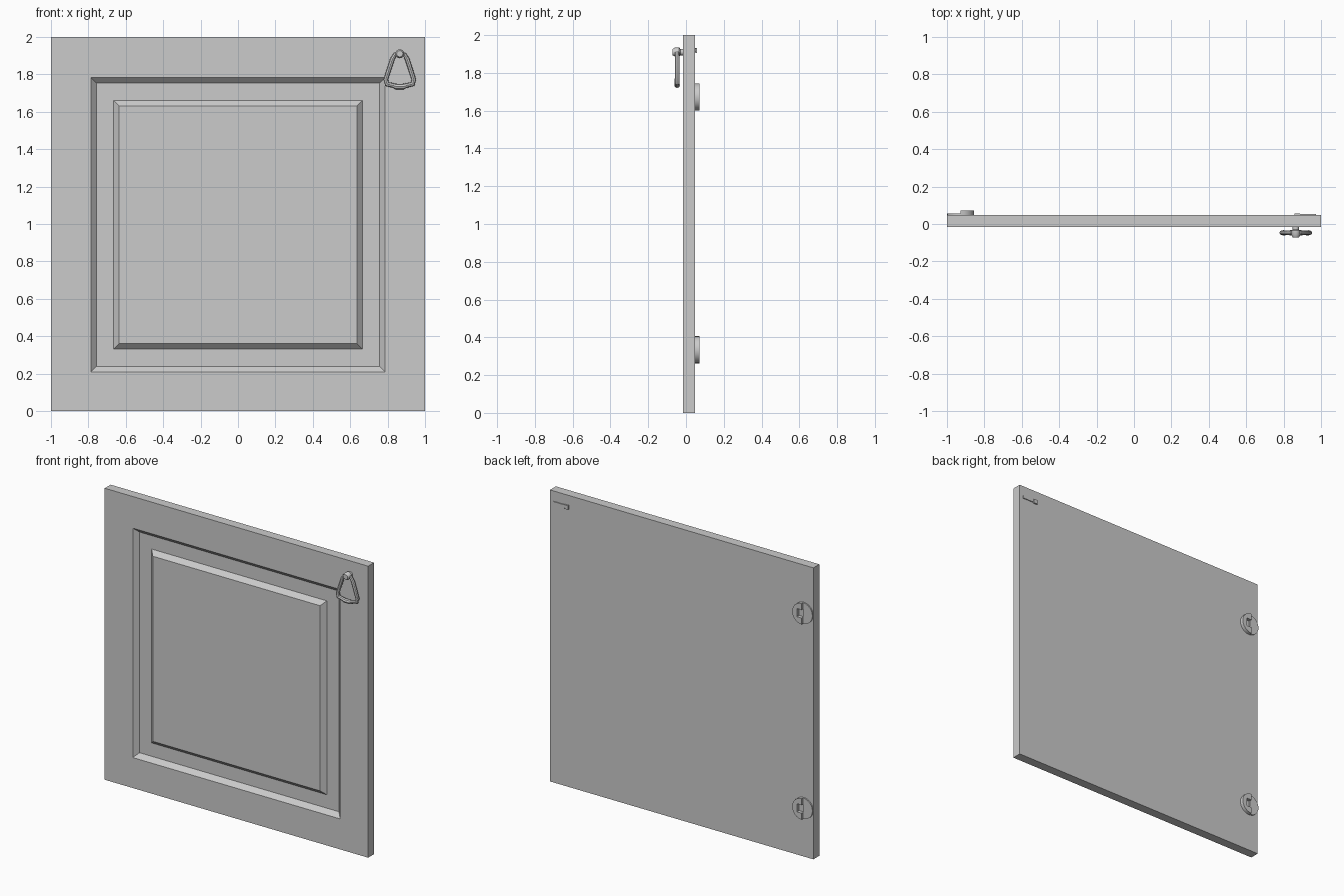
import bpy, bmesh
from math import sin, cos, pi

cube = bpy.data.objects.get("Cube")
if cube:
    bpy.data.objects.remove(cube, do_unlink=True)

grey = bpy.data.materials.new("plain grey")
grey.use_nodes = True
colour = (0.6, 0.6, 0.6, 1)
grey.diffuse_color = colour
grey.node_tree.nodes["Principled BSDF"].inputs["Base Color"].default_value = colour

FRONT, BACK = -0.017, 0.047


def loft(name, rings, smooth=False):
    """Skin a list of equal-length point rings and cap both ends."""
    bm = bmesh.new()
    loops = [[bm.verts.new(p) for p in ring] for ring in rings]
    for a, b in zip(loops, loops[1:]):
        for i in range(len(a)):
            j = (i + 1) % len(a)
            bm.faces.new((a[i], a[j], b[j], b[i]))
    bm.faces.new(loops[0])
    bm.faces.new(loops[-1])
    bmesh.ops.recalc_face_normals(bm, faces=bm.faces)
    mesh = bpy.data.meshes.new(name)
    bm.to_mesh(mesh)
    bm.free()
    mesh.materials.append(grey)
    obj = bpy.data.objects.new(name, mesh)
    bpy.context.collection.objects.link(obj)
    if smooth:
        shade(obj)
    return obj


def shade(obj):
    bpy.ops.object.select_all(action='DESELECT')
    obj.select_set(True)
    bpy.context.view_layer.objects.active = obj
    bpy.ops.object.shade_smooth_by_angle(angle=pi / 5)


def prism(name, outline, y0, y1, smooth=False):
    return loft(name, [[(x, y, z) for x, z in outline] for y in (y0, y1)], smooth)


def lathe(name, cx, cz, profile, sides=12):
    """Turn (radius, y) pairs about an axis along y."""
    turns = [2 * pi * i / sides for i in range(sides)]
    return loft(name, [[(cx + r * cos(t), y, cz + r * sin(t)) for t in turns]
                       for r, y in profile], True)


def square(half, y):
    return [(sx * half, y, 1 + sz * half)
            for sx, sz in ((-1, -1), (1, -1), (1, 1), (-1, 1))]


# Door slab: bevelled recess with a raised centre field
SUNK = FRONT + 0.03
door = loft("door_panel", [square(1, BACK), square(1, FRONT), square(0.787, FRONT),
                           square(0.757, SUNK), square(0.665, SUNK), square(0.635, FRONT)])
# The frame front face sits at z 0..2, the mouldings a touch lower
for v in door.data.vertices:
    if abs(v.co.x) < 0.9:
        v.co.z -= 0.004


# Hinge cups on the back: thin half disc and thick notched half
def arc(cx, cz, r, start, end, steps=12):
    return [(cx + r * cos(start + (end - start) * i / steps),
             cz + r * sin(start + (end - start) * i / steps)) for i in range(steps + 1)]


HX, HR = -0.927, 0.072
for label, hz in (("upper", 1.673), ("lower", 0.334)):
    prism(label + "_hinge_flange", arc(HX, hz, HR, pi / 2, 3 * pi / 2), BACK, 0.056, True)
    notch = [(HX, hz - 0.028), (HX + 0.035, hz - 0.028),
             (HX + 0.035, hz + 0.028), (HX, hz + 0.028)]
    prism(label + "_hinge_cup", arc(HX, hz, HR, pi / 2, -pi / 2) + notch, BACK, 0.071, True)

# Handle knob on the front
KX, KZ = 0.865, 1.91
lathe("handle_knob", KX, KZ, [(0.017, FRONT), (0.017, -0.03), (0.024, -0.036),
                              (0.024, -0.058), (0.017, -0.071)])

# Split pin on the back: square foot and thin leg
prism("pin_foot", [(0.857, 1.905), (0.887, 1.905), (0.887, 1.933), (0.857, 1.933)],
      BACK, 0.057)
prism("pin_leg", [(0.887, 1.910), (0.972, 1.910), (0.972, 1.930), (0.887, 1.930)],
      BACK, 0.053)

# Hanging pull: mirrored loop of (x offset, z, thickness)
half = [(0.024, 1.908, 0.9), (0.040, 1.880, 1), (0.058, 1.825, 1), (0.075, 1.772, 1),
        (0.068, 1.748, 1.1), (0.040, 1.742, 1), (0.020, 1.735, 1.2)]
path = half + [(-x, z, r) for x, z, r in reversed(half)]
curve = bpy.data.curves.new("drop_pull", 'CURVE')
curve.dimensions = '3D'
curve.bevel_depth = 0.0125
curve.bevel_resolution = 2
spline = curve.splines.new('POLY')
spline.points.add(len(path) - 1)
for point, (x, z, r) in zip(spline.points, path):
    point.co = (KX + x, -0.047, z, 1)
    point.radius = r
spline.use_cyclic_u = True
curve.materials.append(grey)
pull = bpy.data.objects.new("drop_pull", curve)
bpy.context.collection.objects.link(pull)
bpy.ops.object.select_all(action='DESELECT')
pull.select_set(True)
bpy.context.view_layer.objects.active = pull
bpy.ops.object.convert(target='MESH')
shade(bpy.context.object)
